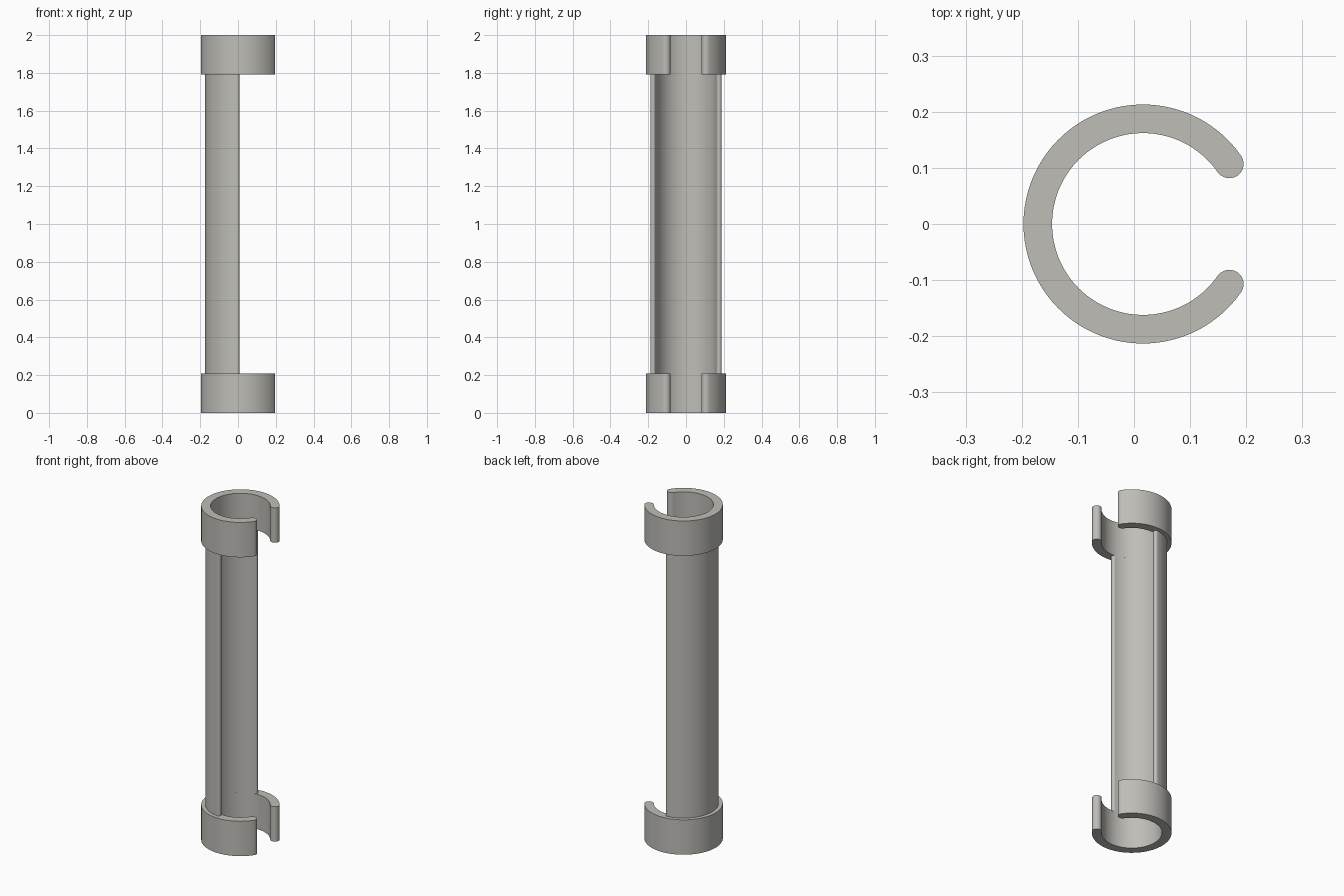
import bpy, bmesh, math

if "Cube" in bpy.data.objects:
    bpy.data.objects.remove(bpy.data.objects["Cube"])

CX = 0.016  # axis of the tube, the opening faces +x

grey = bpy.data.materials.new("warm_grey")
grey.diffuse_color = (0.52, 0.51, 0.475, 1)
grey.use_nodes = True
grey.node_tree.nodes["Principled BSDF"].inputs["Base Color"].default_value = grey.diffuse_color


def c_section(r_in, r_out, gap, steps=72, cap=12):
    """Outline of a C-shaped band with rounded tips; gap is half the opening angle."""
    mid, r = (r_in + r_out) / 2, (r_out - r_in) / 2
    span = 2 * (math.pi - gap)
    arc = [gap + span * i / steps for i in range(steps + 1)]
    pts = [(CX + r_out * math.cos(a), r_out * math.sin(a)) for a in arc]
    end = arc[-1]
    for i in range(1, cap):  # tip at the end of the arc
        a = end + math.pi * i / cap
        pts.append((CX + mid * math.cos(end) + r * math.cos(a), mid * math.sin(end) + r * math.sin(a)))
    pts += [(CX + r_in * math.cos(a), r_in * math.sin(a)) for a in reversed(arc)]
    for i in range(1, cap):  # tip at the start of the arc
        a = gap + math.pi + math.pi * i / cap
        pts.append((CX + mid * math.cos(gap) + r * math.cos(a), mid * math.sin(gap) + r * math.sin(a)))
    return pts


def extrude(name, pts, z0, z1):
    bm = bmesh.new()
    face = bm.faces.new([bm.verts.new((x, y, z0)) for x, y in pts])
    top = bmesh.ops.extrude_face_region(bm, geom=[face], use_keep_orig=True)["geom"]
    for v in top:
        if isinstance(v, bmesh.types.BMVert):
            v.co.z = z1
    bmesh.ops.recalc_face_normals(bm, faces=bm.faces)
    mesh = bpy.data.meshes.new(name)
    bm.to_mesh(mesh)
    bm.free()
    mesh.materials.append(grey)
    ob = bpy.data.objects.new(name, mesh)
    bpy.context.collection.objects.link(ob)
    bpy.ops.object.select_all(action="DESELECT")
    ob.select_set(True)
    bpy.context.view_layer.objects.active = ob
    bpy.ops.object.shade_smooth_by_angle(angle=math.radians(35))


# Clip rings at both ends
ring = c_section(0.162, 0.213, math.radians(34.8))
extrude("bottom_clip_ring", ring, 0.0, 0.209)
extrude("top_clip_ring", ring, 1.791, 2.0)

# Half-round channel joining the rings
extrude("channel_wall", c_section(0.162, 0.19, math.radians(97)), 0.209, 1.791)
